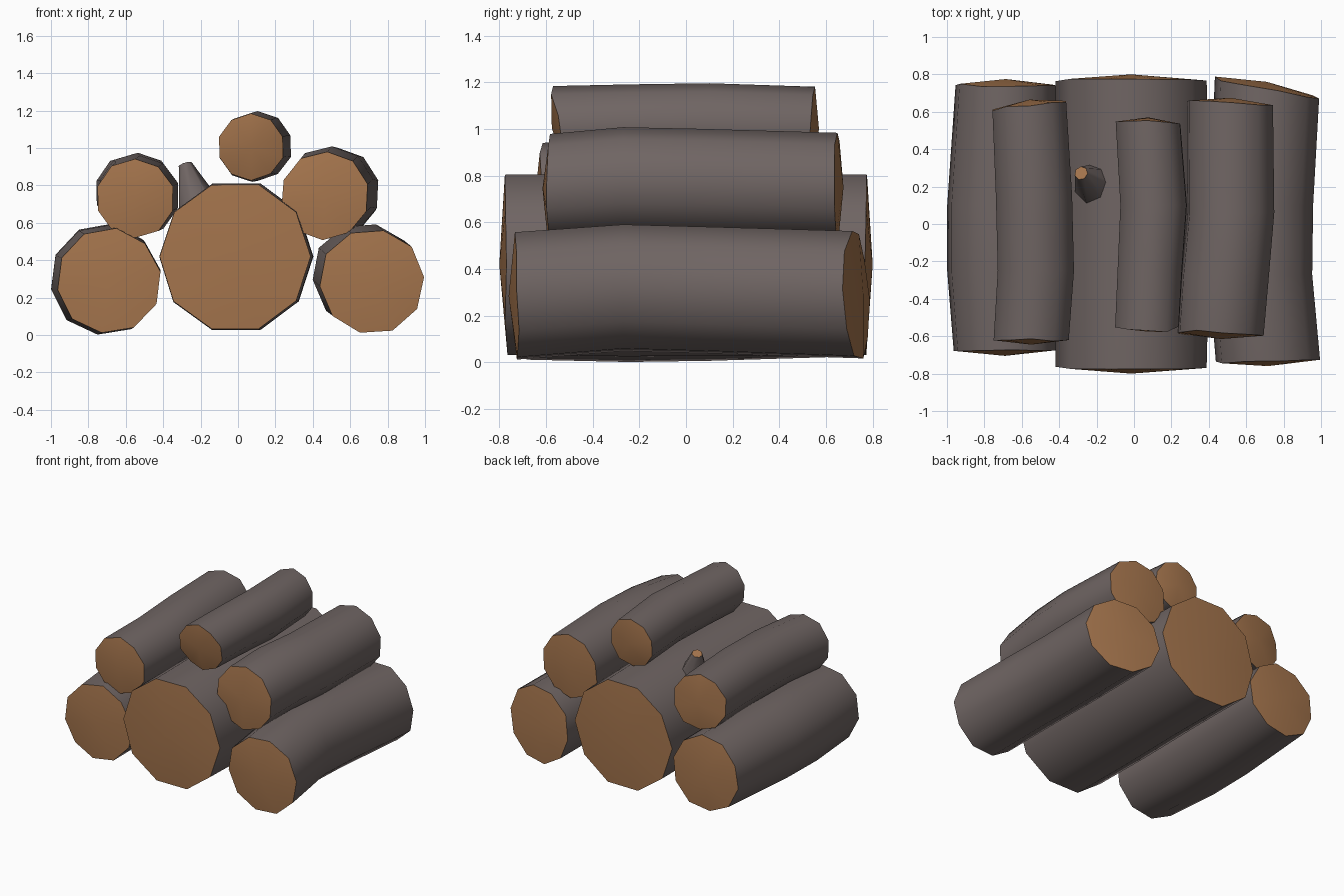
import bpy, bmesh, math, random
from mathutils import Vector

if "Cube" in bpy.data.objects:
    bpy.data.objects.remove(bpy.data.objects["Cube"])

random.seed(4)


def material(name, rgb):
    m = bpy.data.materials.new(name)
    m.diffuse_color = (*rgb, 1)
    m.use_nodes = True
    m.node_tree.nodes["Principled BSDF"].inputs["Base Color"].default_value = m.diffuse_color
    return m


BARK = material("grey_bark", (0.16, 0.13, 0.125))
WOOD = material("cut_wood", (0.38, 0.18, 0.075))


def finish(bm, name, angle):
    bmesh.ops.recalc_face_normals(bm, faces=bm.faces)
    me = bpy.data.meshes.new(name)
    bm.to_mesh(me)
    bm.free()
    me.materials.append(BARK)
    me.materials.append(WOOD)
    ob = bpy.data.objects.new(name, me)
    bpy.context.collection.objects.link(ob)
    bpy.ops.object.select_all(action='DESELECT')
    ob.select_set(True)
    bpy.context.view_layer.objects.active = ob
    bpy.ops.object.shade_smooth_by_angle(angle=math.radians(angle))


def log(name, rings, front=(0, 0), back=(0, 0), phase=0, jitter=0.015, sides=10):
    """Bent log: rings are (x, y, z, radius) from front to back; the ends
    are tilted by (dy/dx, dy/dz) and closed with slightly domed wood."""
    bm = bmesh.new()
    loops = []
    wobble = [1 + random.uniform(-jitter, jitter) for _ in range(sides)]
    last = len(rings) - 1
    for k, (x, y, z, r) in enumerate(rings):
        tilt = front if k == 0 else back if k == last else (0, 0)
        loop = []
        for i in range(sides):
            a = math.radians(phase) + 2 * math.pi * i / sides
            dx, dz = r * wobble[i] * math.cos(a), r * wobble[i] * math.sin(a)
            dy = tilt[0] * dx + tilt[1] * dz
            if k in (0, last):
                dy += random.uniform(-0.008, 0.008)
            loop.append(bm.verts.new((x + dx, y + dy, z + dz)))
        loops.append(loop)
    for a, b in zip(loops, loops[1:]):
        for i in range(sides):
            j = (i + 1) % sides
            bm.faces.new((a[i], a[j], b[j], b[i]))
    # domed cut ends
    for k, out in ((0, -0.03), (last, 0.03)):
        x, y, z, r = rings[k]
        tip = bm.verts.new((x, y + out, z))
        for i in range(sides):
            f = bm.faces.new((loops[k][i], loops[k][(i + 1) % sides], tip))
            f.material_index = 1
    finish(bm, name, 50)


# bottom row
log("large_middle_log", [(-0.015, -0.77, 0.42, 0.405), (-0.01, -0.27, 0.42, 0.412),
                         (-0.005, 0.25, 0.42, 0.41), (-0.015, 0.77, 0.42, 0.405)],
    jitter=0.008)
log("lower_left_log", [(-0.69, -0.675, 0.29, 0.28), (-0.71, -0.25, 0.295, 0.295),
                       (-0.71, 0.1, 0.30, 0.295), (-0.685, 0.745, 0.30, 0.275)],
    back=(0, -0.03), phase=10)
log("lower_right_log", [(0.715, -0.73, 0.285, 0.282), (0.675, -0.27, 0.32, 0.28),
                        (0.68, 0.1, 0.31, 0.28), (0.71, 0.73, 0.29, 0.282)],
    front=(0.03, 0), back=(-0.18, -0.05), phase=5)

# second row
log("upper_left_log", [(-0.55, -0.615, 0.73, 0.212), (-0.525, -0.25, 0.745, 0.215),
                       (-0.535, 0.15, 0.76, 0.215), (-0.56, 0.635, 0.76, 0.208)],
    front=(0, -0.03), back=(0.12, 0), phase=18)
log("upper_right_log", [(0.465, -0.585, 0.745, 0.238), (0.49, -0.27, 0.77, 0.242),
                        (0.52, 0.06, 0.765, 0.24), (0.515, 0.645, 0.75, 0.238)],
    front=(-0.04, 0.03), back=(-0.07, 0), phase=15)

# top log
log("top_log", [(0.07, -0.545, 1.005, 0.178), (0.085, -0.25, 1.01, 0.18),
                (0.105, 0.1, 1.01, 0.185), (0.075, 0.54, 1.0, 0.18)],
    front=(0, -0.18), back=(0, 0.06), phase=18)

# tapering broken branch on the large log
bm = bmesh.new()
base, tip = Vector((-0.2, 0.2, 0.66)), Vector((-0.283, 0.272, 0.912))
axis = (tip - base).normalized()
u = axis.orthogonal().normalized()
v = axis.cross(u)
loops = []
for c, r in ((base, 0.125), (tip, 0.037)):
    loops.append([bm.verts.new(c + r * (math.cos(t) * u + math.sin(t) * v))
                  for t in (2 * math.pi * i / 7 for i in range(7))])
for i in range(7):
    j = (i + 1) % 7
    bm.faces.new((loops[0][i], loops[0][j], loops[1][j], loops[1][i]))
bm.faces.new(loops[0])
bm.faces.new(loops[1]).material_index = 1
finish(bm, "branch_stub", 55)
